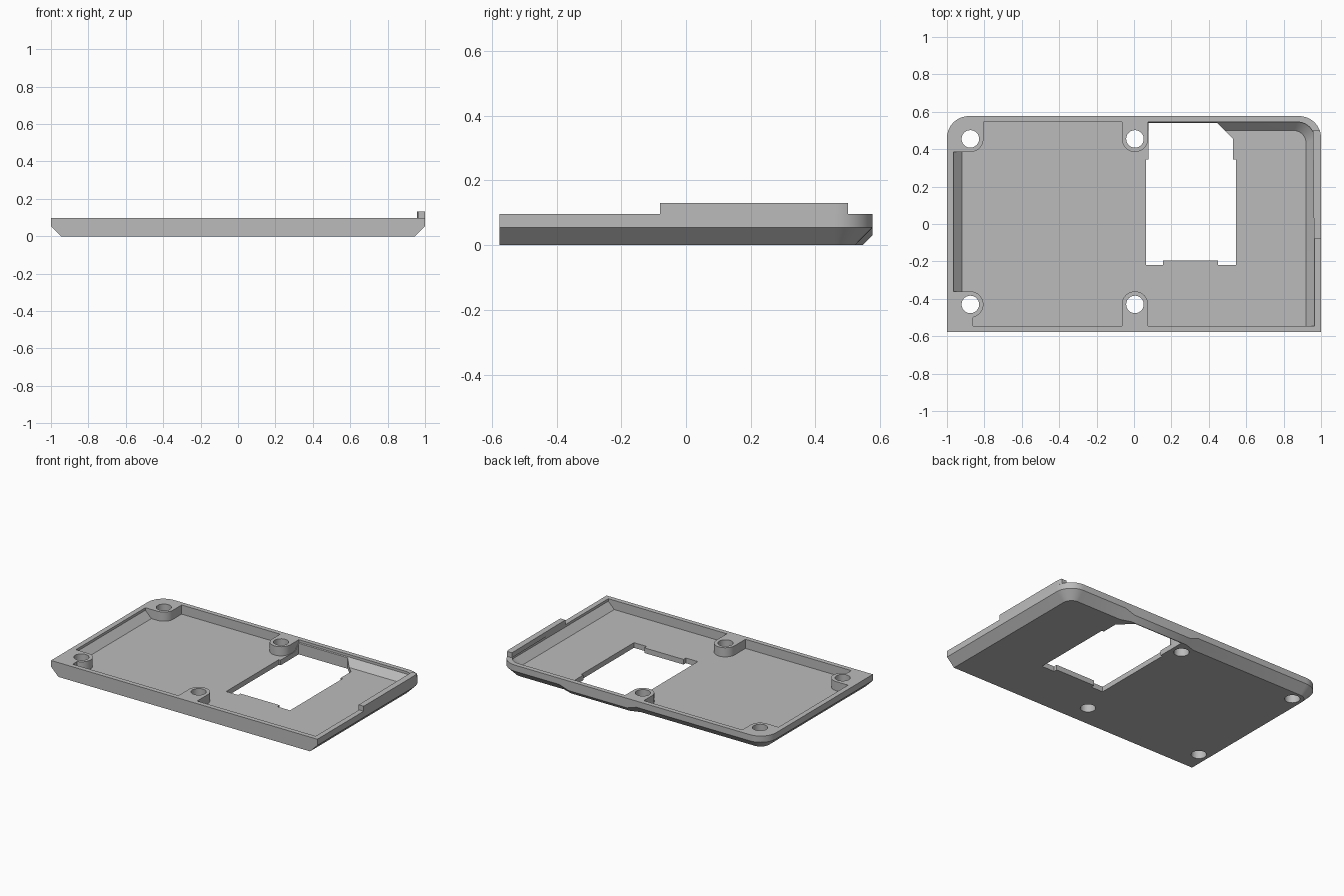
import bpy, bmesh, math

if "Cube" in bpy.data.objects:
    bpy.data.objects.remove(bpy.data.objects["Cube"])

grey = bpy.data.materials.new("grey plastic")
grey.diffuse_color = (0.5, 0.5, 0.5, 1)
grey.use_nodes = True
grey.node_tree.nodes["Principled BSDF"].inputs["Base Color"].default_value = grey.diffuse_color

FLOOR, BEND, RIM, LIP = 0.035, 0.055, 0.097, 0.131
W, D, R = 1.0, 0.577, 0.117


def loft(name, rings):
    """Closed solid through rings of (points, z); points run counter-clockwise."""
    bm = bmesh.new()
    loops = [[bm.verts.new((x, y, z)) for x, y in pts] for pts, z in rings]
    n = len(loops[0])
    bm.faces.new(loops[0][::-1])
    bm.faces.new(loops[-1])
    for a, b in zip(loops, loops[1:]):
        for i in range(n):
            j = (i + 1) % n
            bm.faces.new((a[i], a[j], b[j], b[i]))
    bmesh.ops.triangulate(bm, faces=[f for f in bm.faces if len(f.verts) == 4])
    bmesh.ops.recalc_face_normals(bm, faces=bm.faces)
    me = bpy.data.meshes.new(name)
    bm.to_mesh(me)
    bm.free()
    me.materials.append(grey)
    ob = bpy.data.objects.new(name, me)
    bpy.context.collection.objects.link(ob)
    return ob


def prism(name, pts, z0, z1):
    return loft(name, [(pts, z0), (pts, z1)])


def arc(cx, cy, r, a0, a1, n=10):
    return [(cx + r * math.cos(math.radians(a0 + (a1 - a0) * i / n)),
             cy + r * math.sin(math.radians(a0 + (a1 - a0) * i / n)))
            for i in range(n + 1)]


def cut(target, cutter):
    """Subtract the cutter and throw it away."""
    m = target.modifiers.new("cut", 'BOOLEAN')
    m.operation, m.solver, m.object = 'DIFFERENCE', 'EXACT', cutter
    bpy.context.view_layer.objects.active = target
    bpy.ops.object.modifier_apply(modifier=m.name)
    bpy.data.objects.remove(cutter)


def outline(inset, bulge):
    """Outer outline; the back edge bulges out beside the opening."""
    x, y = W - inset, D - inset
    return ([(-x, -D), (x, -D)]
            + arc(W - R, D - R, R - inset, 0, 90)
            + [(0.55, y), (0.48, D - bulge), (0.04, D - bulge), (-0.03, y)]
            + arc(-W + R, D - R, R - inset, 90, 180))


# Tray body with chamfered underside on three sides
tray = loft("tray", [(outline(BEND, 0.032), 0), (outline(BEND - 0.032, 0), 0.032),
                     (outline(0, 0), BEND), (outline(0, 0), RIM)])


# Inner cavity with sloped left, right and right-back walls
def cavity_ring(s):
    x, y, r = 0.965 - s, 0.545 - s, 0.09 - s * 0.5
    return ([(-x, -0.545), (x, -0.545)] + arc(x - r, y - r, r, 0, 90)
            + [(0.01, y), (0.0, 0.545), (-x, 0.545)])


cavity = loft("cavity_cutter", [(cavity_ring(0.045), FLOOR), (cavity_ring(0), 0.08),
                                (cavity_ring(0), 0.2)])

# Screw bosses are left standing inside the cavity
X1, X2, Y1, Y2, B = -0.875, 0.005, -0.43, 0.455, 0.07
bosses = [
    arc(X2, Y2, B, 180, 360, 20) + [(X2 + B, 0.65), (X2 - B, 0.65)],
    arc(X2, Y1, B, 0, 180, 20) + [(X2 - B, -0.65), (X2 + B, -0.65)],
    [(-1.1, Y2 - B)] + arc(X1, Y2, B, 270, 360) + [(X1 + B, 0.65), (-1.1, 0.65)],
    [(-1.1, -0.65), (-0.86, -0.65), (-0.86, Y1 - B)]
    + arc(X1, Y1, B, -70, 90, 16) + [(-1.1, Y1 + B)],
]
for pts in bosses:
    cut(cavity, prism("boss_cutter", pts, -0.1, 0.3))
cut(tray, cavity)

# Stepped opening in the floor
opening = [(0.065, -0.22), (0.155, -0.22), (0.155, -0.195), (0.45, -0.195),
           (0.45, -0.22), (0.545, -0.22), (0.545, 0.345), (0.53, 0.345),
           (0.53, 0.455), (0.445, 0.54), (0.078, 0.54), (0.078, 0.345),
           (0.065, 0.345)]
cut(tray, prism("opening_cutter", opening, -0.1, 0.3))

# Screw holes
for x in (X1, X2):
    for y in (Y1, Y2):
        cut(tray, prism("hole_cutter", arc(x, y, 0.047, 0, 345, 23), -0.1, 0.3))

# Raised lip on the right rim, following the rounded corner
end = math.degrees(math.asin((0.5 - (D - R)) / R))
lip = prism("raised_lip", [(0.962, -0.08), (W, -0.08)]
            + arc(W - R, D - R, R, 0, end, 4) + [(0.957, 0.5)], RIM, LIP)

for ob in (tray, lip):
    bpy.ops.object.select_all(action='DESELECT')
    ob.select_set(True)
    bpy.context.view_layer.objects.active = ob
    bpy.ops.object.shade_smooth_by_angle(angle=math.radians(25))
